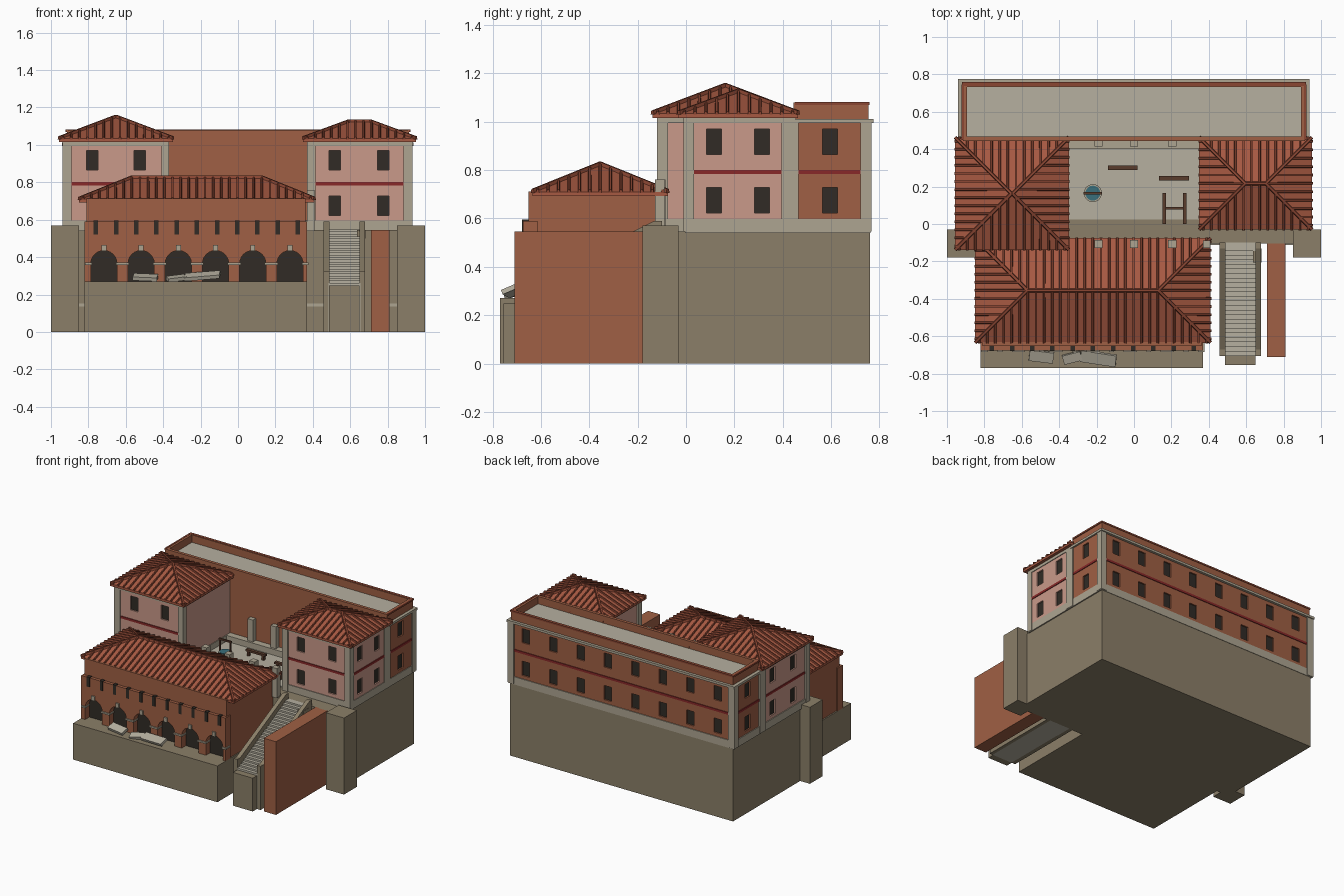
import bpy, bmesh, math
from mathutils import Vector, Matrix

if "Cube" in bpy.data.objects:
    bpy.data.objects.remove(bpy.data.objects["Cube"])


def mat(name, r, g, b):
    m = bpy.data.materials.new(name)
    m.diffuse_color = [(c / 255) ** 2.2 for c in (r, g, b)] + [1]
    m.use_nodes = True
    m.node_tree.nodes["Principled BSDF"].inputs["Base Color"].default_value = m.diffuse_color
    return m


RED = mat("brick_red", 158, 96, 70)
PINK = mat("pink_plaster", 200, 152, 136)
ROCK = mat("rock", 138, 126, 104)
STONE = mat("pale_stone", 172, 163, 144)
PAVE = mat("paving", 180, 174, 158)
TILE = mat("roof_tile", 166, 90, 68)
CAP = mat("roof_rib", 138, 72, 54)
DARK = mat("dark_opening", 52, 47, 42)
BAND = mat("dark_red_band", 135, 45, 45)
WOOD = mat("wood", 90, 62, 48)
WATER = mat("water", 60, 110, 122)


def finish(name, bm, m):
    bmesh.ops.recalc_face_normals(bm, faces=bm.faces)
    me = bpy.data.meshes.new(name)
    bm.to_mesh(me)
    bm.free()
    ob = bpy.data.objects.new(name, me)
    bpy.context.collection.objects.link(ob)
    if m:
        me.materials.append(m)
    return ob


def boxes(name, m, *specs):
    """Each spec is x0, x1, y0, y1, z0, z1."""
    bm = bmesh.new()
    for x0, x1, y0, y1, z0, z1 in specs:
        M = Matrix.Translation(((x0 + x1) / 2, (y0 + y1) / 2, (z0 + z1) / 2)) \
            @ Matrix.Diagonal((x1 - x0, y1 - y0, z1 - z0, 1))
        bmesh.ops.create_cube(bm, size=1, matrix=M)
    return finish(name, bm, m)


def prism(name, m, pts, axis, a, b):
    """Extrude a 2D outline along x or y from a to b."""
    bm = bmesh.new()
    co = (lambda p, t: (t, p[0], p[1])) if axis == 'x' else (lambda p, t: (p[0], t, p[1]))
    f = bm.faces.new([bm.verts.new(co(p, a)) for p in pts])
    r = bmesh.ops.extrude_face_region(bm, geom=[f])
    d = (b - a, 0, 0) if axis == 'x' else (0, b - a, 0)
    bmesh.ops.translate(bm, vec=d, verts=[v for v in r['geom'] if isinstance(v, bmesh.types.BMVert)])
    bmesh.ops.triangulate(bm, faces=[f for f in bm.faces if len(f.verts) > 4])
    return finish(name, bm, m)


def cut(ob, holes):
    c = boxes("cutter", None, *holes)
    c.hide_render = True
    mod = ob.modifiers.new("holes", 'BOOLEAN')
    mod.operation, mod.solver, mod.object = 'DIFFERENCE', 'EXACT', c
    bpy.context.view_layer.objects.active = ob
    bpy.ops.object.modifier_apply(modifier=mod.name)
    bpy.data.objects.remove(c)


def bar(bm, p, q, w, h):
    """Low tile-like ridge running from p to q."""
    p, q = Vector(p), Vector(q)
    side = (q - p).cross(Vector((0, 0, 1))).normalized()
    sec = [(-w, -.004), (-w * .6, h), (w * .6, h), (w, -.004)]
    ends = [[bm.verts.new(e + side * s + Vector((0, 0, z))) for s, z in sec] for e in (p, q)]
    for i in range(4):
        j = (i + 1) % 4
        bm.faces.new((ends[0][i], ends[0][j], ends[1][j], ends[1][i]))
    bm.faces.new(ends[0])
    bm.faces.new(ends[1])


def hip_roof(name, x0, x1, y0, y1, z0, z1):
    run = min(x1 - x0, y1 - y0) / 2
    k = (z1 - z0) / run
    cs = [(x0, y0), (x1, y0), (x1, y1), (x0, y1)]
    tops = [(x0 + run, y0 + run), (x1 - run, y0 + run), (x1 - run, y1 - run), (x0 + run, y1 - run)]
    bm = bmesh.new()
    lo = [bm.verts.new((*c, z0 - .018)) for c in cs]
    mid = [bm.verts.new((*c, z0)) for c in cs]
    up = [bm.verts.new((*t, z1)) for t in tops]
    bm.faces.new(lo)
    bm.faces.new(up)
    for i in range(4):
        j = (i + 1) % 4
        bm.faces.new((lo[i], lo[j], mid[j], mid[i]))
        bm.faces.new((mid[i], mid[j], up[j], up[i]))
    bmesh.ops.remove_doubles(bm, verts=bm.verts, dist=.004)
    finish(name, bm, TILE)
    # tile ribs down every slope, plus caps on hips and ridge
    bm = bmesh.new()
    for i in range(4):
        a, b = Vector(cs[i]), Vector(cs[(i + 1) % 4])
        L = (b - a).length
        u = (b - a) / L
        v = Vector((-u.y, u.x))
        n = round(L / .043)
        for s in [L * (t + .5) / n for t in range(n)]:
            d = min(s, L - s, run)
            e, t = a + u * s - v * .004, a + u * s + v * d
            bar(bm, (*e, z0), (*t, z0 + k * d), .007, .009)
        bar(bm, (*cs[i], z0), (*tops[i], z1), .01, .012)
    if x1 - x0 - 2 * run > .02:
        bar(bm, (*tops[0], z1), (*tops[1], z1), .01, .012)
    finish(name + "_ribs", bm, CAP)


# rock base, side buttresses, front terrace, stair-side wall
boxes("rock_base", ROCK, (-.92, .92, -.105, .76, 0, .545))
boxes("buttresses", ROCK, (-1, -.85, -.18, -.03, 0, .57), (.85, 1, -.18, -.03, 0, .57))
boxes("terrace", ROCK, (-.82, .37, -.77, -.1, 0, .27))
boxes("base_stone_course", STONE, (-.85, -.82, -.112, -.1, .137, .152),
      (.37, .48, -.112, -.1, .137, .152), (.81, .85, -.112, -.1, .137, .152))
boxes("stair_side_wall", RED, (.71, .81, -.71, -.1, 0, .545))

# rear wing and two towers, with recessed windows
ROWS = [(.622, .728), (.865, .97)]


def holes(kind, centre_list, face, sign, depth, rows=ROWS, half=.031):
    out = []
    for c in centre_list:
        for z0, z1 in rows:
            lo, hi = sorted((face + sign * .01, face - sign * depth))
            out.append((c - half, c + half, lo, hi, z0, z1) if kind == 'y'
                       else (lo, hi, c - half, c + half, z0, z1))
    return out


def walls(name, m, box, *faces):
    ob = boxes(name, m, box)
    h = [s for f in faces for s in holes(*f, .012)]
    cut(ob, h)
    panes = []
    for kind, cl, face, sign in faces:
        for s in holes(kind, cl, face - sign * .009, sign, .006):
            s = list(s)
            i = 2 if kind == 'y' else 0
            s[i], s[i + 1] = sorted((face - sign * .010, face - sign * .014))
            panes.append(s)
    boxes(name + "_panes", DARK, *panes)


back_x = [(i - 3.5) * .226 for i in range(8)]
walls("rear_wing_walls", RED, (-.925, .925, .45, .757, .545, 1.01),
      ('y', back_x, .757, 1), ('x', [.595], .925, 1), ('x', [.595], -.925, -1))
walls("left_tower_walls", PINK, (-.925, -.38, -.11, .455, .545, 1.02),
      ('y', [-.78, -.525], -.11, -1), ('x', [.06, .3], -.925, -1))
walls("right_tower_walls", PINK, (.38, .925, 0, .455, .545, 1.02),
      ('y', [.517, .777], 0, -1), ('x', [.115, .315], .925, 1))

# stone trim: corner pilasters, plinth and cornice
boxes("corner_pilasters", STONE,
      (-.937, -.89, -.12, -.075, .545, 1.02), (-.41, -.37, -.12, -.075, .545, 1.02),
      (.37, .415, -.01, .033, .545, 1.02), (.885, .932, -.01, .033, .545, 1.02),
      (-.937, -.88, .395, .465, .545, 1.01), (.88, .932, .395, .465, .545, 1.01),
      (-.937, -.885, .722, .768, .545, 1.01), (.885, .932, .722, .768, .545, 1.01))
boxes("plinths", STONE, (-.931, .929, .4, .763, .54, .597), (-.931, -.375, -.115, .4, .54, .597),
      (.375, .929, -.005, .4, .54, .597))
boxes("cornices", STONE, (-.94, .937, .45, .775, .995, 1.012), (-.935, -.372, -.117, .45, .995, 1.02),
      (.372, .93, -.007, .45, .995, 1.02))
boxes("string_bands", BAND, (-.885, .885, .75, .762, .784, .801),
      (-.93, -.92, -.075, .722, .784, .801), (.92, .93, .033, .722, .784, .801),
      (-.89, -.41, -.115, -.105, .784, .801), (.415, .885, -.005, .005, .784, .801))

# flat rear roof with parapet
boxes("rear_roof_deck", PAVE, (-.91, .91, .455, .75, 1.005, 1.025))
boxes("rear_parapet", RED, (-.915, .915, .732, .755, 1.01, 1.08), (-.915, .915, .445, .468, 1.01, 1.08),
      (-.915, -.892, .445, .755, 1.01, 1.08), (.892, .915, .445, .755, 1.01, 1.08))
boxes("parapet_coping", CAP, (-.92, .92, .738, .758, 1.07, 1.082),
      (-.921, -.908, .45, .745, 1.07, 1.082), (.908, .921, .45, .745, 1.07, 1.082))

hip_roof("left_tower_roof", -.957, -.348, -.139, .464, 1.034, 1.148)
hip_roof("right_tower_roof", .348, .952, -.03, .464, 1.034, 1.125)

# front hall: arcade wall with six arches, slit windows, hip roof
boxes("hall_body", RED, (-.81, .362, -.652, -.1, .48, .712), (-.81, .362, -.62, -.1, .27, .48))
centres = [-.717 + .199 * i for i in range(6)]
outline = [(-.82, .27)]
for c in centres:
    outline.append((c - .07, .27))
    outline += [(c - .07 * math.cos(a), .365 + .07 * math.sin(a))
                for a in [math.pi * t / 12 for t in range(13)]]
    outline.append((c + .07, .27))
outline += [(.37, .27), (.37, .59), (-.82, .59)]
prism("arcade_wall", RED, outline, 'y', -.675, -.615)
boxes("arch_back_panels", DARK, *[(c - .075, c + .075, -.626, -.618, .27, .445) for c in centres])
boxes("keystones", STONE, *[(c - .013, c + .013, -.685, -.65, .432, .465) for c in centres])
boxes("imposts", STONE, *[(c + s * .082 - .018, c + s * .082 + .018, -.684, -.63, .358, .37)
                          for c in centres for s in (-1, 1)])
boxes("slit_windows", DARK, *[(-.76 + .108 * i - .012, -.748 + .108 * i, -.679, -.64, .522, .595)
                              for i in range(11)])
hip_roof("hall_roof", -.85, .41, -.635, -.075, .71, .823)

# stairway: stepped flight, sloping side walls, landing block
N = 24
y0, y1, za, zb = -.705, -.12, .25, .548
steps = [(y0, 0), (y0, za)]
for i in range(N):
    z = za + (zb - za) * (i + 1) / N
    steps += [(y0 + (y1 - y0) * i / N, z), (y0 + (y1 - y0) * (i + 1) / N, z)]
steps[1:2] = []
steps += [(-.1, zb), (-.1, 0)]
prism("stair_flight", PAVE, steps, 'x', .485, .655)
for side, a, b in (("left", .457, .488), ("right", .65, .68)):
    prism("stair_wall_" + side, ROCK,
          [(y0, 0), (y0, .325), (-.67, .325), (-.13, .59), (-.1, .59), (-.1, 0)], 'x', a, b)
boxes("stair_foot", ROCK, (.487, .65, -.755, -.7, 0, .248))
boxes("stair_post", ROCK, (.635, .682, -.205, -.13, .5, .545))

# courtyard: paving, stone posts
boxes("courtyard_paving", PAVE, (-.38, .38, .025, .452, .54, .553))
boxes("courtyard_posts", STONE, *[(x - .022, x + .022, y - .022, y + .022, .54, .76)
                                  for x in (-.19, 0, .205) for y in (-.107, .437)],
      (.368, .41, -.128, -.088, .54, .76))

# well with timber frame
bm = bmesh.new()
T = Matrix.Translation((-.22, .165, .575))
bmesh.ops.create_cone(bm, cap_ends=True, segments=20, radius1=.048, radius2=.048, depth=.06, matrix=T)
finish("well_ring", bm, STONE)
bm = bmesh.new()
bmesh.ops.create_cone(bm, cap_ends=True, segments=20, radius1=.04, radius2=.04, depth=.004,
                      matrix=Matrix.Translation((-.22, .165, .607)))
finish("well_water", bm, WATER)
boxes("well_frame", WOOD, (-.268, -.258, .16, .17, .55, .69), (-.182, -.172, .16, .17, .55, .69),
      (-.27, -.17, .159, .171, .685, .697))

# benches and trestle
seats = []
for x, y in ((-.06, .3), (.215, .245)):
    seats += [(x - .08, x + .08, y - .012, y + .012, .585, .6)]
    seats += [(x + s * .06 - .008, x + s * .06 + .008, y - .01, y + .01, .55, .59) for s in (-1, 1)]
boxes("benches", WOOD, *seats)
boxes("trestle", WOOD, (.152, .17, 0, .165, .55, .6), (.262, .28, 0, .165, .55, .6),
      (.165, .265, .078, .09, .575, .59))

# fallen slabs on the terrace
for i, (x, y, z, w, d, rx, ry, rz) in enumerate((
        (-.495, -.708, .292, .13, .06, .35, .04, -.12), (-.33, -.715, .287, .1, .05, .3, -.12, .25),
        (-.19, -.718, .3, .19, .065, .4, -.08, -.15))):
    ob = boxes("fallen_slab_%d" % (i + 1), PAVE, (-w / 2, w / 2, -d / 2, d / 2, -.01, .01))
    ob.location, ob.rotation_euler = (x, y, z), (rx, ry, rz)
